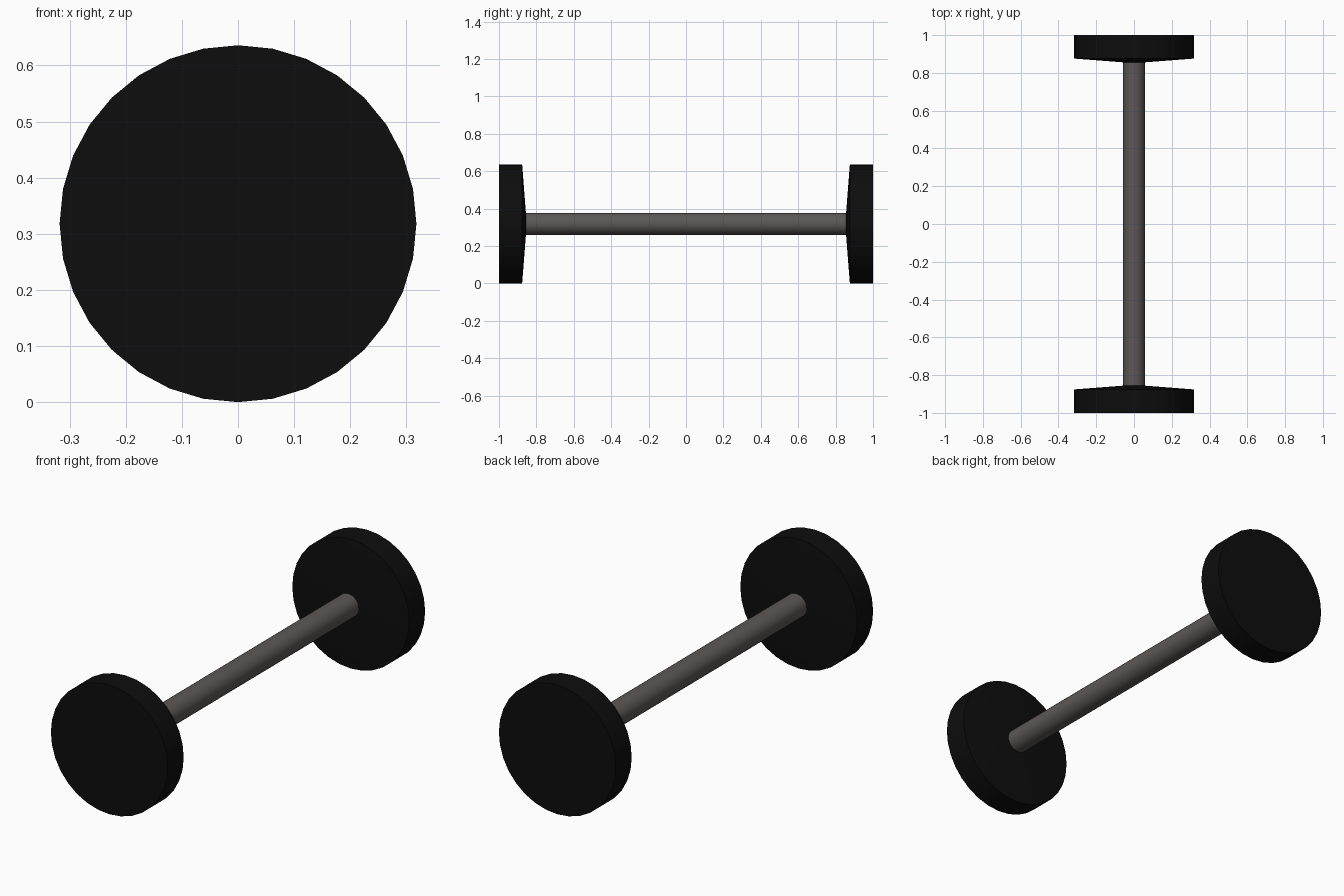
import bpy, bmesh
from math import cos, sin, tau, radians

if "Cube" in bpy.data.objects:
    bpy.data.objects.remove(bpy.data.objects["Cube"])

R, SIDES = 0.318, 32


def material(name, rgb):
    m = bpy.data.materials.new(name)
    m.diffuse_color = (*rgb, 1)
    m.use_nodes = True
    m.node_tree.nodes["Principled BSDF"].inputs["Base Color"].default_value = m.diffuse_color
    return m


def lathe(name, profile, mat):
    """Solid of revolution around the axle line; profile is (y, radius), capped at both ends."""
    bm = bmesh.new()
    rings = [[bm.verts.new((r * cos(tau * i / SIDES), y, R + r * sin(tau * i / SIDES)))
              for i in range(SIDES)] for y, r in profile]
    for a, b in zip(rings, rings[1:]):
        for i in range(SIDES):
            j = (i + 1) % SIDES
            bm.faces.new((a[i], a[j], b[j], b[i]))
    bm.faces.new(rings[0])
    bm.faces.new(rings[-1])
    bmesh.ops.recalc_face_normals(bm, faces=bm.faces)
    me = bpy.data.meshes.new(name)
    bm.to_mesh(me)
    bm.free()
    me.materials.append(mat)
    ob = bpy.data.objects.new(name, me)
    bpy.context.collection.objects.link(ob)
    bpy.ops.object.select_all(action='DESELECT')
    bpy.context.view_layer.objects.active = ob
    ob.select_set(True)
    # the wheel's inner face is only a shallow cone, so a low angle keeps rims crisp
    bpy.ops.object.shade_smooth_by_angle(angle=radians(30))
    return ob


rubber = material("black_rubber", (0.004, 0.004, 0.004))
steel = material("dark_steel", (0.105, 0.096, 0.092))

# Axle bar, ending at the wheels' inner faces
lathe("axle", [(-0.86, 0.058), (0.86, 0.058)], steel)

# Wheels: flat outside, straight tread, shallow cone on the inside
for side, name in ((-1, "front_wheel"), (1, "rear_wheel")):
    lathe(name, [(side * 1.0, R), (side * 0.876, R), (side * 0.856, 0.06)], rubber)
